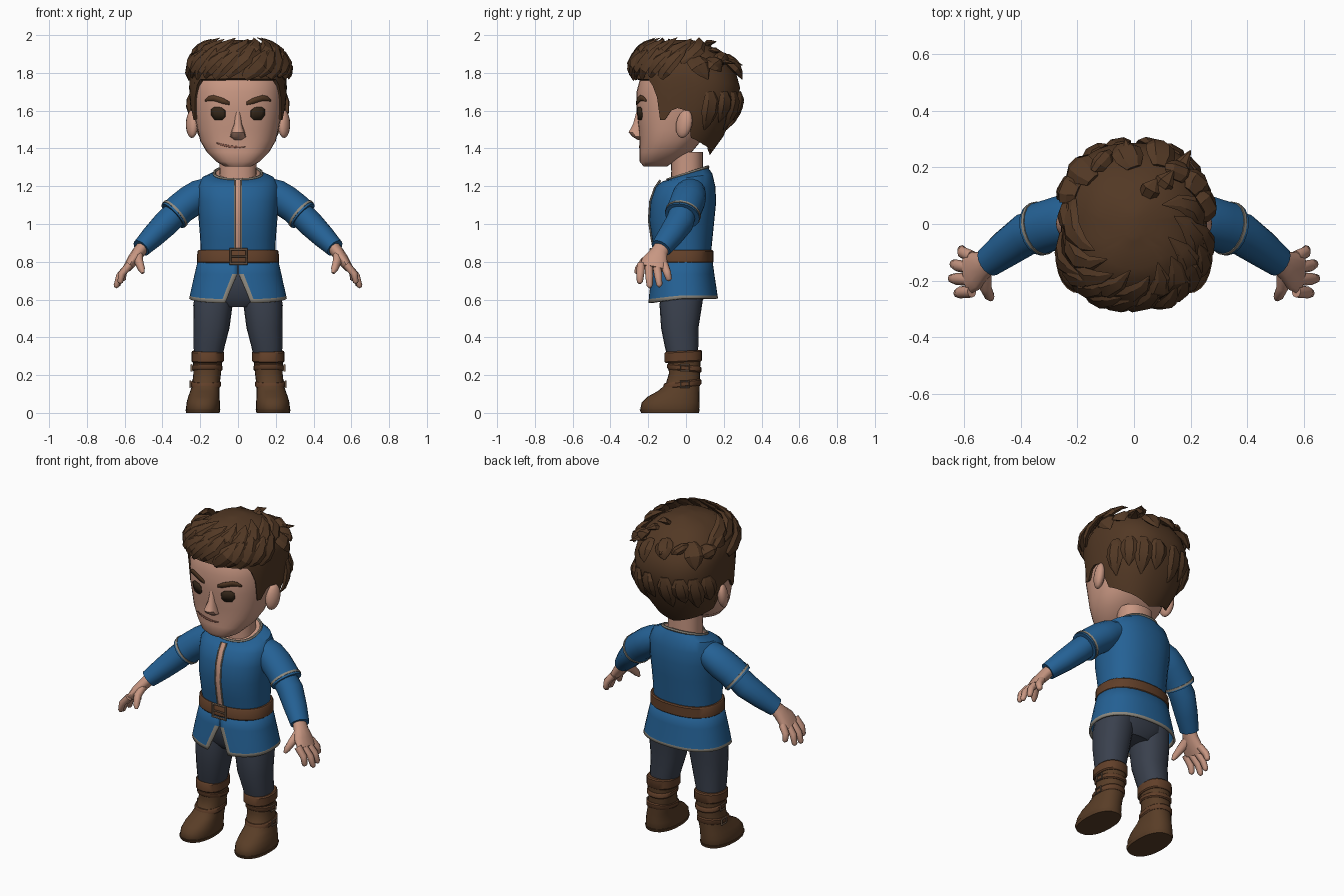
import bpy, bmesh, math
from mathutils import Vector, Matrix

cube = bpy.data.objects.get("Cube")
if cube:
    bpy.data.objects.remove(cube, do_unlink=True)


def material(name, rgb):
    m = bpy.data.materials.new(name)
    m.use_nodes = True
    m.diffuse_color = (*rgb, 1)
    m.node_tree.nodes["Principled BSDF"].inputs["Base Color"].default_value = (*rgb, 1)
    return m


SKIN = material("skin", (.58, .31, .225))
HAIR = material("brown hair", (.085, .04, .018))
BLUE = material("blue cloth", (.018, .12, .3))
TRIM = material("grey trim", (.27, .25, .21))
NAVY = material("dark trousers", (.042, .052, .075))
BOOT = material("brown leather", (.1, .047, .02))
STRAP = material("belt leather", (.12, .05, .022))
METAL = material("buckle bronze", (.2, .13, .085))
DARK = material("dark eyes", (.035, .02, .01))
LIP = material("lip", (.25, .1, .07))


def make(name, bm, mats, mirror=False, angle=40):
    bmesh.ops.recalc_face_normals(bm, faces=bm.faces[:])
    me = bpy.data.meshes.new(name)
    bm.to_mesh(me)
    bm.free()
    for m in mats:
        me.materials.append(m)
    me.polygons.foreach_set("use_smooth", [True] * len(me.polygons))
    me.set_sharp_from_angle(angle=math.radians(angle))
    ob = bpy.data.objects.new(name, me)
    bpy.context.scene.collection.objects.link(ob)
    if mirror:
        ob.modifiers.new("Mirror", 'MIRROR')
    return ob


def spow(v, e):
    return math.copysign(abs(v) ** e, v)


def oval(a, rx, yf, yb, n):
    """Rounded-square outline; angle 0 faces the front."""
    return (rx * spow(math.sin(a), 2 / n),
            (yf + yb) / 2 - (yb - yf) / 2 * spow(math.cos(a), 2 / n))


def bridge(bm, r0, r1, wrap=True):
    k = len(r0)
    return [bm.faces.new((r0[i], r0[(i + 1) % k], r1[(i + 1) % k], r1[i]))
            for i in range(k if wrap else k - 1)]


def loft(bm, rings, n=2.3, seg=24):
    """Rings are (z, half width, front y, back y, centre x, tilt)."""
    rows = []
    for ring in rings:
        z, rx, yf, yb, cx, tilt = (*ring, 0, 0)[:6]
        row = []
        for i in range(seg):
            x, y = oval(2 * math.pi * i / seg, rx, yf, yb, n)
            row.append(bm.verts.new((cx + x, y, z + tilt * (y - (yf + yb) / 2))))
        rows.append(row)
    for r0, r1 in zip(rows, rows[1:]):
        bridge(bm, r0, r1)
    bm.faces.new(rows[0])
    return bm.faces.new(rows[-1])


def tube(bm, path, radii, up, seg=10, closed=False):
    """Radii are (width, thickness) pairs along the path."""
    pts, up, rows = [Vector(p) for p in path], Vector(up), []
    k = len(pts)
    for i, p in enumerate(pts):
        a = pts[(i - 1) % k] if closed else pts[max(i - 1, 0)]
        b = pts[(i + 1) % k] if closed else pts[min(i + 1, k - 1)]
        t = (b - a).normalized()
        side = t.cross(up).normalized()
        nrm = side.cross(t)
        w, h = radii[i % len(radii)]
        rows.append([bm.verts.new(p + side * w * math.cos(2 * math.pi * j / seg)
                                  + nrm * h * math.sin(2 * math.pi * j / seg)) for j in range(seg)])
    for r0, r1 in zip(rows, rows[1:] + rows[:1] if closed else rows[1:]):
        bridge(bm, r0, r1)
    if not closed:
        bm.faces.new(rows[0])
        bm.faces.new(rows[-1])


def lofted(name, rings, mat, mirror=False, **kw):
    bm = bmesh.new()
    loft(bm, rings, **kw)
    return make(name, bm, [mat], mirror)


def tubed(name, path, radii, up, mat, mirror=False, **kw):
    bm = bmesh.new()
    tube(bm, path, radii, up, **kw)
    return make(name, bm, [mat], mirror)


def interp(table, v):
    """Blend the rows of a table keyed by its first column."""
    if v <= table[0][0]:
        return table[0][1:]
    for a, b in zip(table, table[1:]):
        if v <= b[0]:
            f = (v - a[0]) / (b[0] - a[0])
            return [p + (q - p) * f for p, q in zip(a[1:], b[1:])]
    return table[-1][1:]


# Head, neck, nose and ears
FACE = [(1.305, .07, -.225, -.1), (1.33, .115, -.245, -.06), (1.38, .165, -.245, .03),
        (1.44, .2, -.245, .08), (1.5, .215, -.25, .12), (1.6, .235, -.262, .17),
        (1.7, .24, -.262, .2), (1.8, .235, -.235, .2), (1.88, .18, -.15, .14)]
lofted("head", FACE, SKIN, n=2.4, seg=32)
lofted("neck", [(1.18, .1, -.08, .09), (1.28, .098, -.078, .09), (1.38, .1, -.08, .09)], SKIN)
lofted("nose", [(1.445, .02, -.255, -.21), (1.462, .042, -.283, -.21), (1.485, .036, -.304, -.21),
                (1.53, .021, -.28, -.21), (1.6, .014, -.261, -.21)], SKIN, seg=12)
bm = bmesh.new()
tilt = Matrix.Rotation(math.radians(-12), 4, 'X') @ Matrix.Rotation(math.radians(-25), 4, 'Z')
bmesh.ops.create_uvsphere(bm, u_segments=14, v_segments=10, radius=1,
                          matrix=Matrix.Translation((.243, -.01, 1.53)) @ tilt @ Matrix.Diagonal((.03, .045, .076, 1)))
make("ear", bm, [SKIN], True)


# Painted face details, laid just over the face
def face_plate(name, cols, mat, mirror):
    bm, rows = bmesh.new(), []
    for x, lo, hi in cols:
        row = []
        for f in (0, .5, 1):
            z = lo + (hi - lo) * f
            rx, yf, yb = interp(FACE, z)
            d = (1 - min(1, abs(x) / rx) ** 2.4) ** (1 / 2.4)
            row.append(bm.verts.new((x, (yf + yb) / 2 - (yb - yf) / 2 * d - .004, z)))
        rows.append(row)
    for r0, r1 in zip(rows, rows[1:]):
        bridge(bm, r0, r1, False)
    make(name, bm, [mat], mirror).modifiers.new("Thickness", 'SOLIDIFY').thickness = .004


face_plate("eye", [(.068, 1.565, 1.6), (.085, 1.55, 1.615), (.105, 1.55, 1.62),
                   (.125, 1.552, 1.62), (.142, 1.575, 1.608)], DARK, True)
face_plate("eyebrow", [(.045, 1.63, 1.647), (.08, 1.636, 1.667), (.13, 1.652, 1.682),
                       (.155, 1.652, 1.677), (.175, 1.648, 1.658)], HAIR, True)
face_plate("mouth", [(-.115, 1.426, 1.431), (-.085, 1.414, 1.424), (-.05, 1.406, 1.417),
                     (0, 1.402, 1.411), (.04, 1.407, 1.411)], LIP, False)

# Hair cap with a shaped hairline
DOME = [(1.35, .13, -.2, .115), (1.45, .205, -.265, .19), (1.55, .245, -.272, .24),
        (1.65, .255, -.275, .28), (1.75, .26, -.278, .288), (1.83, .25, -.275, .25),
        (1.9, .205, -.235, .19), (1.95, .13, -.17, .12), (1.975, .02, -.05, .03)]
HAIRLINE = [(0, 1.77), (50, 1.765), (59, 1.69), (66, 1.55), (73, 1.55), (80, 1.62),
            (92, 1.6), (100, 1.46), (125, 1.42), (180, 1.365)]


def scalp(deg, z, lift=0):
    x, y = oval(math.radians(deg), *interp(DOME, z), 2.4)
    p = Vector((x, y, z))
    return p + (p - Vector((0, 0, 1.7))).normalized() * lift


bm = bmesh.new()
rows = []
for t in [-1] + [i / 10 for i in range(11)]:
    row = []
    for i in range(60):
        a = i * 6
        low = interp(HAIRLINE, min(a, 360 - a))[0]
        z = low + (1.975 - low) * math.sin(max(t, 0) * math.pi / 2)
        row.append(bm.verts.new(scalp(a, z, -.04 if t < 0 else 0)))
    rows.append(row)
for r0, r1 in zip(rows, rows[1:]):
    bridge(bm, r0, r1)
bm.faces.new(rows[-1])
make("hair_cap", bm, [HAIR])

# Pointed locks swept over the cap
bm = bmesh.new()


def lock(a0, z0, a1, z1, w, lift):
    path = [scalp(a0 + (a1 - a0) * s, z0 + (z1 - z0) * s, lift * s + .012 * math.sin(math.pi * s))
            for s in (0, .25, .5, .75, 1)]
    tube(bm, path, [(w * f, w * f * .4) for f in (.5, .95, 1, .65, .04)], path[2] - Vector((0, 0, 1.7)), 6)


for i in range(11):
    a = -85 + i * 15
    lock(a, 1.775 + .012 * (i % 2), a + 32, 1.9 + .02 * (i % 3), .045, .035)
for i in range(10):
    lock(-110 + i * 22, 1.86, -70 + i * 22, 1.95 + .005 * (i % 2), .045, .035)
for i in range(9):
    lock(100 + i * 20, 1.89 - .02 * (i % 2), 108 + i * 20, 1.76 + .04 * (i % 3), .055, .022)
for i in range(8):
    lock(112 + i * 19, 1.7, 116 + i * 19, 1.5 + .04 * (i % 2), .05, .004)
for base, tip in [((.04, .09, 1.93), (.08, .16, 1.965)), ((.13, .14, 1.84), (.2, .26, 1.85)),
                  ((-.02, .2, 1.85), (-.03, .3, 1.84)), ((.08, .11, 1.9), (.14, .19, 1.91))]:
    b, t = Vector(base), Vector(tip)
    tube(bm, [b, b.lerp(t, .5) + Vector((0, 0, .015)), t], [(.03, .018), (.035, .016), (.002, .002)], (0, 0, 1), 6)
make("hair_locks", bm, [HAIR], angle=30)

# Tunic body, collar and front placket
BODY = [(.82, .198, -.16, .13), (.92, .2, -.18, .14), (1.02, .208, -.195, .15), (1.12, .215, -.188, .16),
        (1.2, .215, -.16, .155), (1.245, .19, -.125, .14, 0, .15), (1.268, .125, -.095, .115, 0, .32)]
bm = bmesh.new()
loft(bm, BODY, seg=32).material_index = 1
make("tunic_body", bm, [BLUE, SKIN])
ring = [oval(math.radians(a), .126, -.097, .116, 2.3) for a in range(0, 360, 15)]
tubed("collar_trim", [(x, y, 1.268 + .32 * (y - .01)) for x, y in ring], [(.008, .009)], (0, 0, 1), TRIM,
      seg=6, closed=True)
heights = (.85, .92, 1.02, 1.12, 1.19, 1.232)
fronts = [interp([r[:4] for r in BODY], z)[1] for z in heights]
tubed("placket", [(0, y - .001, z) for y, z in zip(fronts, heights)], [(.015, .006)], (0, -1, 0), SKIN, seg=8)
tubed("placket_edge", [(.018, y - .001, z) for y, z in zip(fronts, heights)], [(.004, .006)], (0, -1, 0), TRIM,
      True, seg=6)

# Tunic skirt, split at the front, with trimmed edges
bm = bmesh.new()
rows = []
across = [0, .014] + [.014 + .972 * i / 36 for i in range(1, 36)] + [.986, 1]
for z, rx, yf, yb, gap, drop in [(.85, .203, -.165, .135, .001, 0), (.735, .23, -.182, .15, .004, 0),
                                 (.65, .249, -.195, .163, .045, .01), (.622, .255, -.2, .167, .06, .02),
                                 (.606, .259, -.202, .17, .07, .025)]:
    g = math.asin((gap / rx) ** 1.15)
    row = []
    for u in across:
        a = g + (2 * math.pi - 2 * g) * u
        row.append(bm.verts.new((*oval(a, rx, yf, yb, 2.3), z - drop * max(0, math.cos(a)))))
    rows.append(row)
for k, (r0, r1) in enumerate(zip(rows, rows[1:])):
    faces = bridge(bm, r0, r1, False)
    for f in faces if k == 3 else (faces[0], faces[-1]) if k else ():
        f.material_index = 1
make("tunic_skirt", bm, [BLUE, TRIM]).modifiers.new("Thickness", 'SOLIDIFY').thickness = .012

# Belt and buckle
lofted("belt", [(.793, .212, -.174, .14), (.8, .218, -.18, .146), (.855, .215, -.178, .146),
                (.862, .209, -.172, .14)], STRAP, seg=32)
tubed("belt_buckle", [(x, -.186, z) for x, z in ((-.04, .79), (.045, .79), (.045, .867), (-.04, .867))],
      [(.009, .008)], (0, -1, 0), METAL, seg=6, closed=True)
tubed("buckle_prong", [(-.035, -.187, .828), (.045, -.19, .828)], [(.006, .005)], (0, -1, 0), METAL, seg=6)

# Sleeves and forearms
UP = (.8, 0, .6)
tubed("sleeve", [(.15, .025, 1.185), (.2, .02, 1.158), (.25, .01, 1.122), (.3, -.005, 1.085), (.345, -.02, 1.043)],
      [(.075, .065), (.088, .08), (.093, .086), (.092, .084), (.094, .086)], UP, BLUE, True, seg=18)
tubed("cuff_trim", [(.329, -.0145, 1.058), (.338, -.0175, 1.05)], [(.097, .089)], UP, TRIM, True, seg=18)
tubed("forearm", [(.3, -.01, 1.085), (.38, -.035, 1.005), (.45, -.085, .935), (.513, -.133, .872)],
      [(.07, .068), (.076, .07), (.067, .062), (.056, .05)], UP, BLUE, True, seg=16)

# Hands
bm = bmesh.new()
tube(bm, [(.495, -.122, .89), (.53, -.145, .845), (.56, -.165, .805), (.588, -.175, .765)],
     [(.04, .034), (.048, .034), (.07, .03), (.074, .022)], UP, 12)
for i, tip in enumerate([(.612, -.088, .7), (.643, -.14, .668), (.65, -.192, .663), (.628, -.245, .685)]):
    base, tip = Vector((.573, -.115 - .041 * i, .785)), Vector(tip)
    tube(bm, [base, base.lerp(tip, .55) + Vector((.012, 0, .006)), base.lerp(tip, .92), tip],
         [(.022, .021), (.021, .019), (.016, .015), (.007, .007)], UP, 8)
tube(bm, [(.53, -.165, .835), (.525, -.222, .8), (.51, -.255, .76), (.503, -.266, .74)],
     [(.03, .026), (.025, .022), (.019, .018), (.008, .008)], UP, 8)
make("hand", bm, [SKIN], True, 60)

# Trousers
lofted("trouser_seat", [(.56, .11, -.1, .06), (.61, .2, -.14, .1), (.7, .208, -.145, .115), (.8, .19, -.14, .12)], NAVY)
lofted("trouser_leg", [(.3, .075, -.1, .06, .157), (.35, .082, -.112, .065, .153), (.45, .095, -.132, .066, .14),
                       (.57, .104, -.14, .085, .133), (.68, .1, -.13, .1, .12)], NAVY, True, seg=20)

# Boots with folded top, straps and small buckles
lofted("boot", [(0, .084, -.232, .062, .186), (.02, .09, -.242, .07, .186), (.055, .088, -.235, .072, .184),
                (.085, .083, -.205, .072, .181), (.115, .077, -.15, .072, .176), (.15, .073, -.108, .073, .17),
                (.21, .073, -.09, .074, .163), (.29, .078, -.1, .077, .16)], BOOT, True, seg=24)
lofted("boot_sole", [(0, .088, -.238, .068, .186), (.018, .093, -.246, .074, .186)], BOOT, True, seg=24)
for name, z, h, rx, yf, yb, cx, tilt in [("boot_cuff", .268, .06, .086, -.113, .086, .161, .05),
                                         ("upper_strap", .222, .032, .081, -.1, .083, .163, -.1),
                                         ("lower_strap", .135, .034, .08, -.118, .081, .171, .12)]:
    lofted(name, [(z, rx - .006, yf + .006, yb - .006, cx, tilt), (z + .007, rx, yf, yb, cx, tilt),
                  (z + h - .007, rx, yf, yb, cx, tilt), (z + h, rx - .006, yf + .006, yb - .006, cx, tilt)],
           STRAP, True, seg=20)
    if name != "boot_cuff":
        x, m = cx + rx + .002, z + h / 2
        tubed(name + "_buckle", [(x, dy, m + dz) for dy, dz in ((-.03, -.016), (.015, -.016), (.015, .016), (-.03, .016))],
              [(.005, .005)], (1, 0, 0), METAL, True, seg=6, closed=True)
